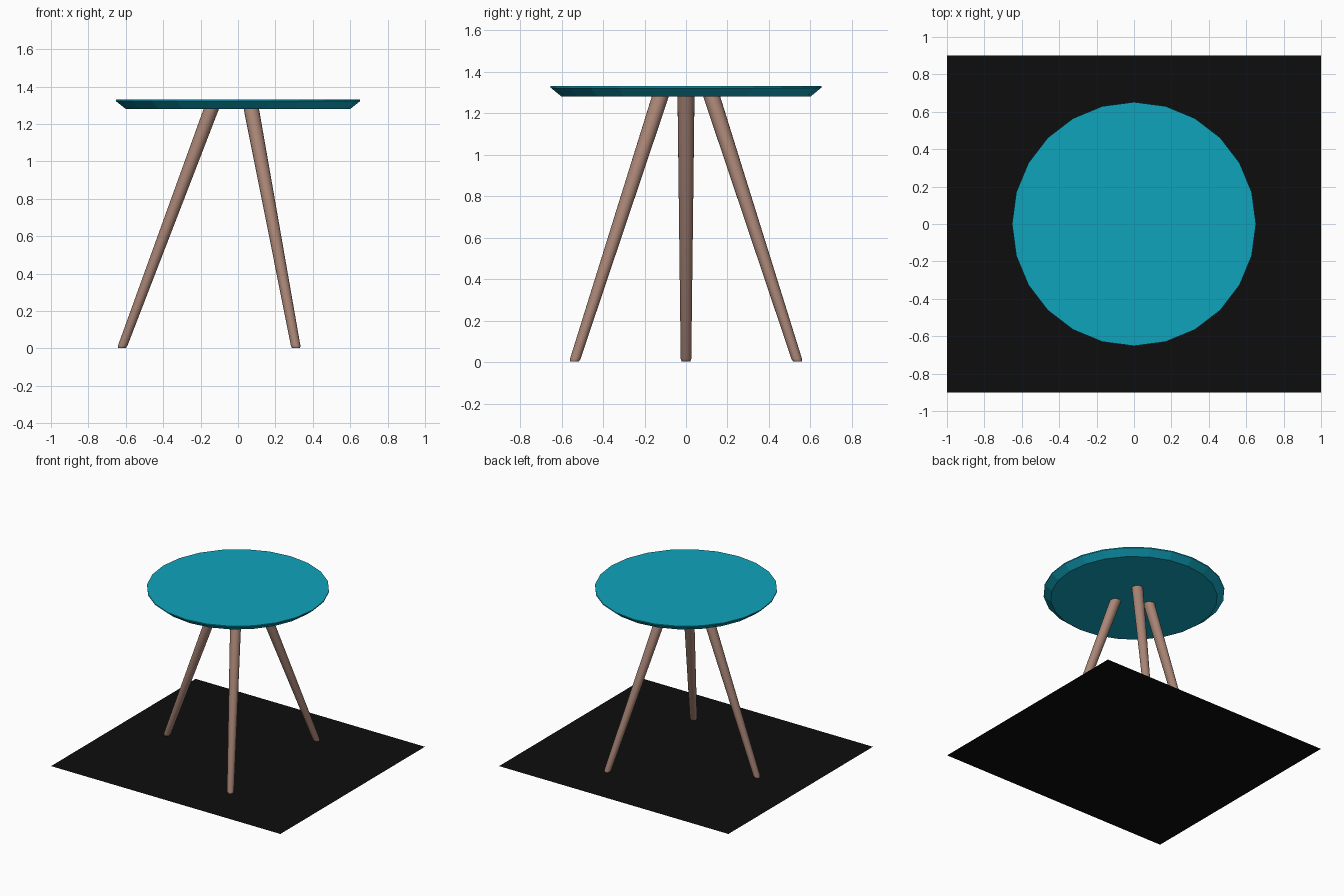
import bpy, bmesh, math
from mathutils import Vector

if "Cube" in bpy.data.objects:
    bpy.data.objects.remove(bpy.data.objects["Cube"])


def material(name, colour):
    m = bpy.data.materials.new(name)
    m.diffuse_color = (*colour, 1)
    m.use_nodes = True
    m.node_tree.nodes["Principled BSDF"].inputs["Base Color"].default_value = m.diffuse_color
    return m


def lathe(name, rings, sides, mat, smooth=False):
    """Loft horizontal circles given as (centre, radius), capped at both ends."""
    bm = bmesh.new()
    loops = []
    for centre, r in rings:
        loops.append([bm.verts.new(Vector(centre) + Vector((
            r * math.cos(2 * math.pi * i / sides),
            r * math.sin(2 * math.pi * i / sides), 0))) for i in range(sides)])
    for a, b in zip(loops, loops[1:]):
        for i in range(sides):
            j = (i + 1) % sides
            bm.faces.new((a[i], a[j], b[j], b[i])).smooth = smooth
    bm.faces.new(loops[0][::-1])
    bm.faces.new(loops[-1])
    return finish(name, bm, mat)


def finish(name, bm, mat):
    mesh = bpy.data.meshes.new(name)
    bm.to_mesh(mesh)
    bm.free()
    mesh.materials.append(mat)
    ob = bpy.data.objects.new(name, mesh)
    bpy.context.collection.objects.link(ob)
    return ob


teal = material("teal", (0.005, 0.366, 0.503))
wood = material("brown wood", (0.40, 0.238, 0.184))
black = material("black", (0.004, 0.004, 0.004))

# table top: 24-sided disc with an undercut rim
lathe("table_top", [((0, 0, 1.28), 0.60), ((0, 0, 1.322), 0.652),
                    ((0, 0, 1.33), 0.652)], 24, teal)

# three splayed, tapered legs with softened feet
FOOT, HEAD, TOP = 0.622, 0.143, 1.28
for n, angle in enumerate((60, 180, 300)):
    d = Vector((math.cos(math.radians(angle)), math.sin(math.radians(angle)), 0))

    def axis(z):
        return d * (FOOT + (HEAD - FOOT) * z / TOP) + Vector((0, 0, z))

    lathe(f"leg_{n + 1}", [(axis(0.002), 0.019), (axis(0.007), 0.023),
                           (axis(0.016), 0.0255), (axis(1.285), 0.041)],
          20, wood, smooth=True)

# thin black mat under the legs
bm = bmesh.new()
bm.faces.new([bm.verts.new(p) for p in
              ((-1, -0.9, 0), (1, -0.9, 0), (1, 0.9, 0), (-1, 0.9, 0))])
finish("floor_mat", bm, black)
